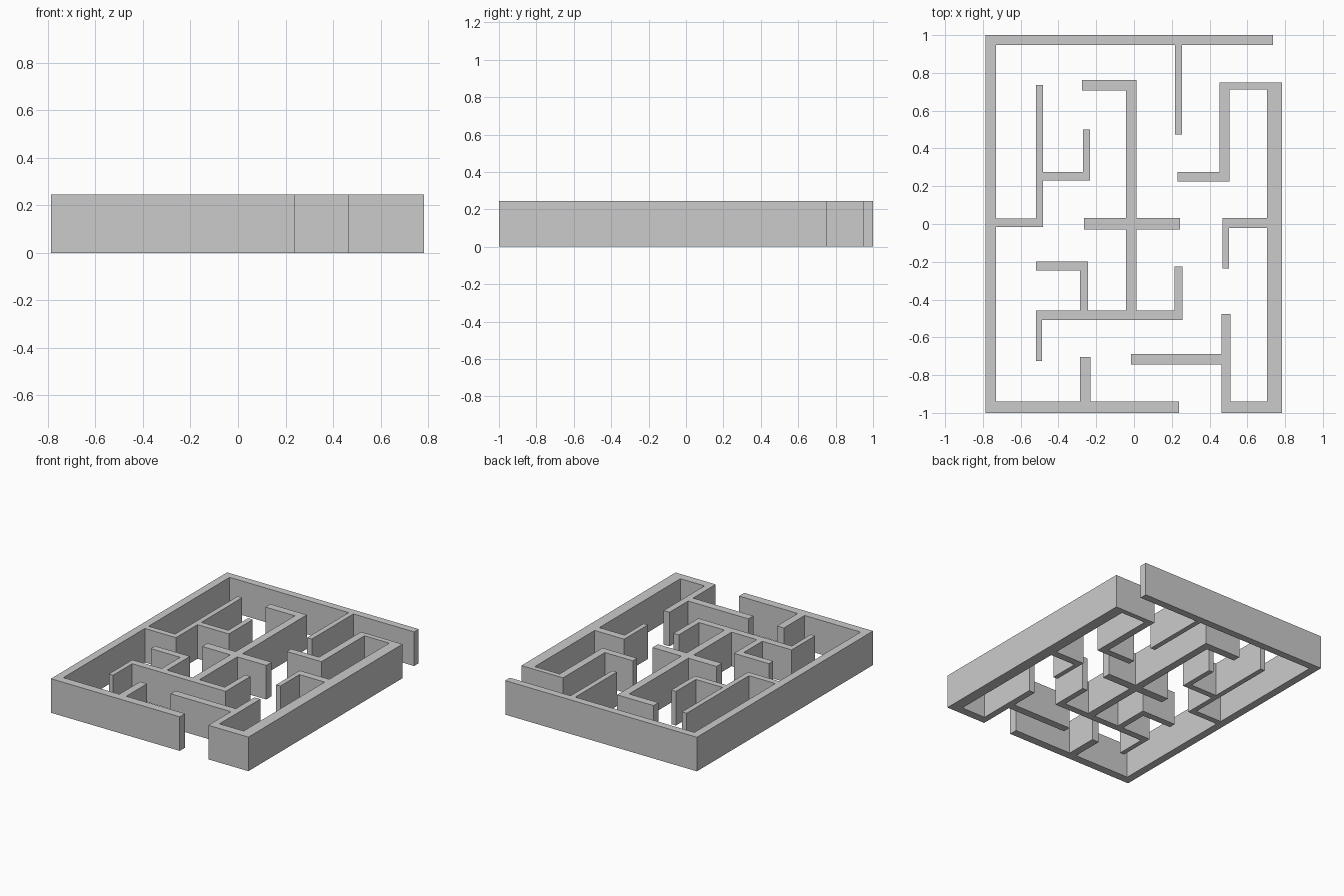
import bpy, bmesh

if "Cube" in bpy.data.objects:
    bpy.data.objects.remove(bpy.data.objects["Cube"])

HEIGHT = 0.245


def wall_group(name, rects):
    """Merge overlapping rectangles (x0, x1, y0, y1) into one clean extruded wall."""
    xs = sorted({v for r in rects for v in r[:2]})
    ys = sorted({v for r in rects for v in r[2:]})
    bm = bmesh.new()
    verts = {}

    def vert(i, j):
        if (i, j) not in verts:
            verts[i, j] = bm.verts.new((xs[i], ys[j], 0))
        return verts[i, j]

    # footprint: every grid cell covered by a rectangle
    for i in range(len(xs) - 1):
        for j in range(len(ys) - 1):
            cx, cy = (xs[i] + xs[i + 1]) / 2, (ys[j] + ys[j + 1]) / 2
            if any(a < cx < b and c < cy < d for a, b, c, d in rects):
                bm.faces.new([vert(i, j), vert(i + 1, j), vert(i + 1, j + 1), vert(i, j + 1)])
    # raise the footprint to wall height, then merge coplanar faces
    ext = bmesh.ops.extrude_face_region(bm, geom=bm.faces[:], use_keep_orig=True)
    top = [g for g in ext["geom"] if isinstance(g, bmesh.types.BMVert)]
    bmesh.ops.translate(bm, verts=top, vec=(0, 0, HEIGHT))
    bmesh.ops.recalc_face_normals(bm, faces=bm.faces[:])
    bmesh.ops.dissolve_limit(bm, angle_limit=0.01, verts=bm.verts[:], edges=bm.edges[:])
    mesh = bpy.data.meshes.new(name)
    bm.to_mesh(mesh)
    bm.free()
    obj = bpy.data.objects.new(name, mesh)
    bpy.context.collection.objects.link(obj)


# left, back and front-left border with its branches
wall_group("left_maze_wall", [
    (-0.787, -0.73, -1, 1),
    (-0.787, 0.737, 0.947, 1),
    (0.217, 0.254, 0.475, 1),
    (-0.787, 0.237, -1, -0.94),
    (-0.285, -0.23, -1, -0.705),
    (-0.787, -0.483, -0.015, 0.028),
    (-0.52, -0.483, -0.015, 0.736),
    (-0.52, -0.233, 0.23, 0.274),
    (-0.27, -0.233, 0.23, 0.50),
])

# right border with its branches
wall_group("right_maze_wall", [
    (0.703, 0.783, -1, 0.75),
    (0.453, 0.783, 0.713, 0.75),
    (0.453, 0.506, 0.225, 0.75),
    (0.231, 0.506, 0.225, 0.274),
    (0.468, 0.783, -0.02, 0.033),
    (0.468, 0.502, -0.236, 0.033),
    (0.464, 0.783, -1, -0.94),
    (0.464, 0.511, -1, -0.476),
    (-0.015, 0.511, -0.743, -0.687),
])

# free-standing walls in the middle
wall_group("inner_maze_wall", [
    (-0.042, 0.014, -0.507, 0.762),
    (-0.276, 0.014, 0.706, 0.762),
    (-0.266, 0.244, -0.028, 0.033),
    (-0.52, 0.257, -0.507, -0.457),
    (0.215, 0.257, -0.507, -0.225),
    (-0.52, -0.486, -0.724, -0.457),
    (-0.287, -0.243, -0.507, -0.198),
    (-0.52, -0.243, -0.247, -0.198),
])
